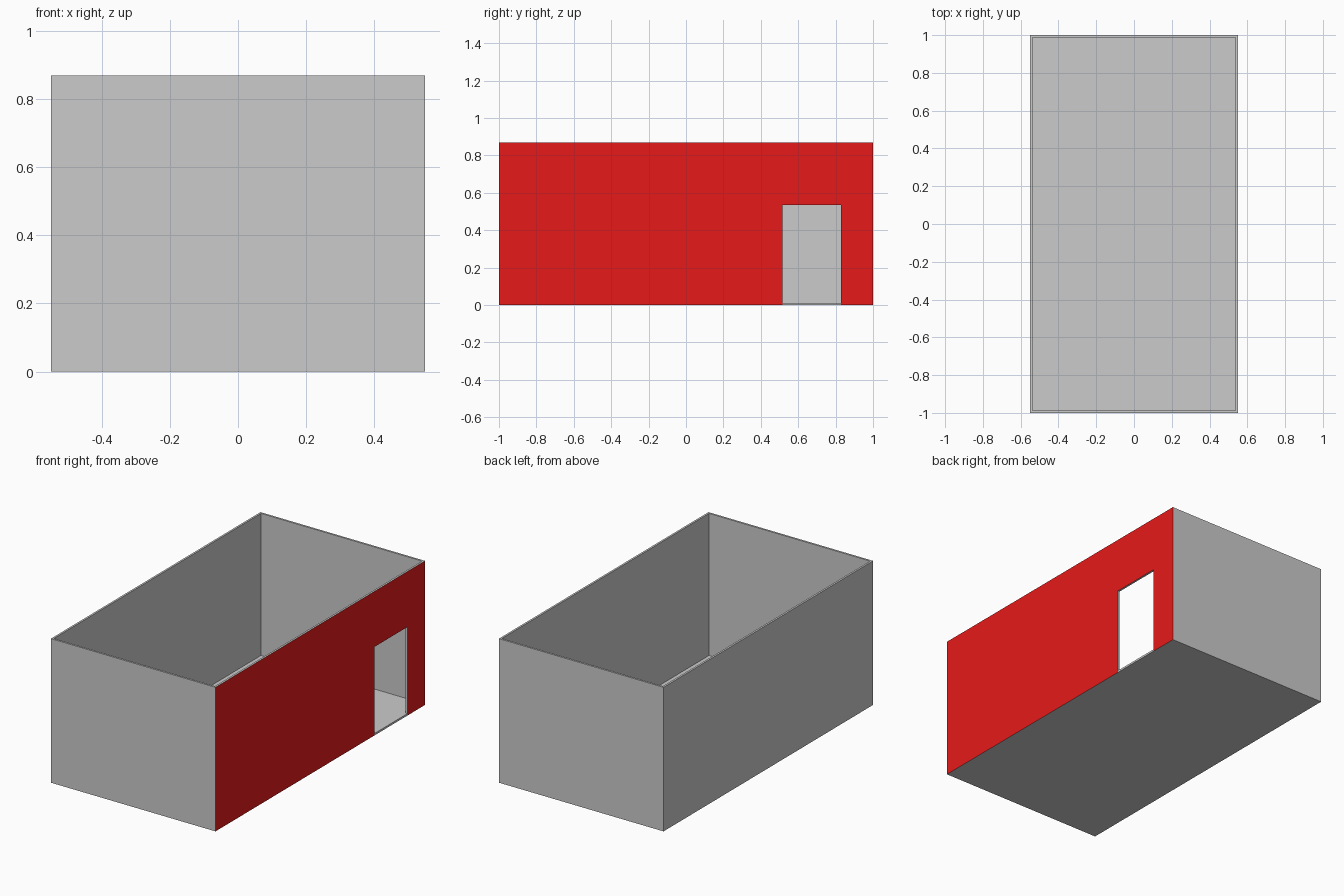
import bpy, bmesh
from mathutils import Vector

if "Cube" in bpy.data.objects:
    bpy.data.objects.remove(bpy.data.objects["Cube"])

X, Y, H, T = 0.55, 1.0, 0.87, 0.012       # half width, half length, height, thickness
XI, YI = X - T, Y - T                     # inner faces
D0, D1, DH = 0.515, 0.83, 0.535           # doorway start, end, height


def extrude(points, offset):
    """Solid prism from a flat outline."""
    bm = bmesh.new()
    face = bm.faces.new([bm.verts.new(p) for p in points])
    ret = bmesh.ops.extrude_face_region(bm, geom=[face], use_keep_orig=True)
    top = [g for g in ret["geom"] if isinstance(g, bmesh.types.BMVert)]
    bmesh.ops.translate(bm, verts=top, vec=Vector(offset))
    bmesh.ops.recalc_face_normals(bm, faces=bm.faces)
    return bm


def finish(bm, name):
    mesh = bpy.data.meshes.new(name)
    bm.to_mesh(mesh)
    bm.free()
    obj = bpy.data.objects.new(name, mesh)
    bpy.context.collection.objects.link(obj)
    return obj


# Floor slab, with a sill tongue reaching through the doorway
floor = [(-XI, -YI), (XI, -YI), (XI, D0), (X, D0), (X, D1), (XI, D1), (XI, YI), (-XI, YI)]
finish(extrude([(x, y, 0) for x, y in floor], (0, 0, T)), "floor")

# Front, left and back walls as one U shape, mitred at the ends
u = [(X, -Y), (-X, -Y), (-X, Y), (X, Y), (XI, YI), (-XI, YI), (-XI, -YI), (XI, -YI)]
finish(extrude([(x, y, 0) for x, y in u], (0, 0, H)), "plain_walls")

# Right wall with the doorway, mitred to meet the U
prof = [(-Y, 0), (D0, 0), (D0, DH), (D1, DH), (D1, 0), (Y, 0), (Y, H), (-Y, H)]
bm = extrude([(X, y, z) for y, z in prof], (-T, 0, 0))
for v in bm.verts:
    if v.co.x < X - T / 2 and abs(v.co.y) > YI:
        v.co.y = YI if v.co.y > 0 else -YI
bm.normal_update()

# Only the outer face is painted red
for f in bm.faces:
    f.material_index = 1 if f.normal.x > 0.9 and f.calc_center_median().x > X - T / 2 else 0
wall = finish(bm, "door_wall")
red = bpy.data.materials.new("red_paint")
red.diffuse_color = (0.8, 0.01, 0.01, 1)
red.use_nodes = True
red.node_tree.nodes["Principled BSDF"].inputs["Base Color"].default_value = red.diffuse_color
plain = bpy.data.materials.new("plain_grey")
for m in (plain, red):
    wall.data.materials.append(m)
